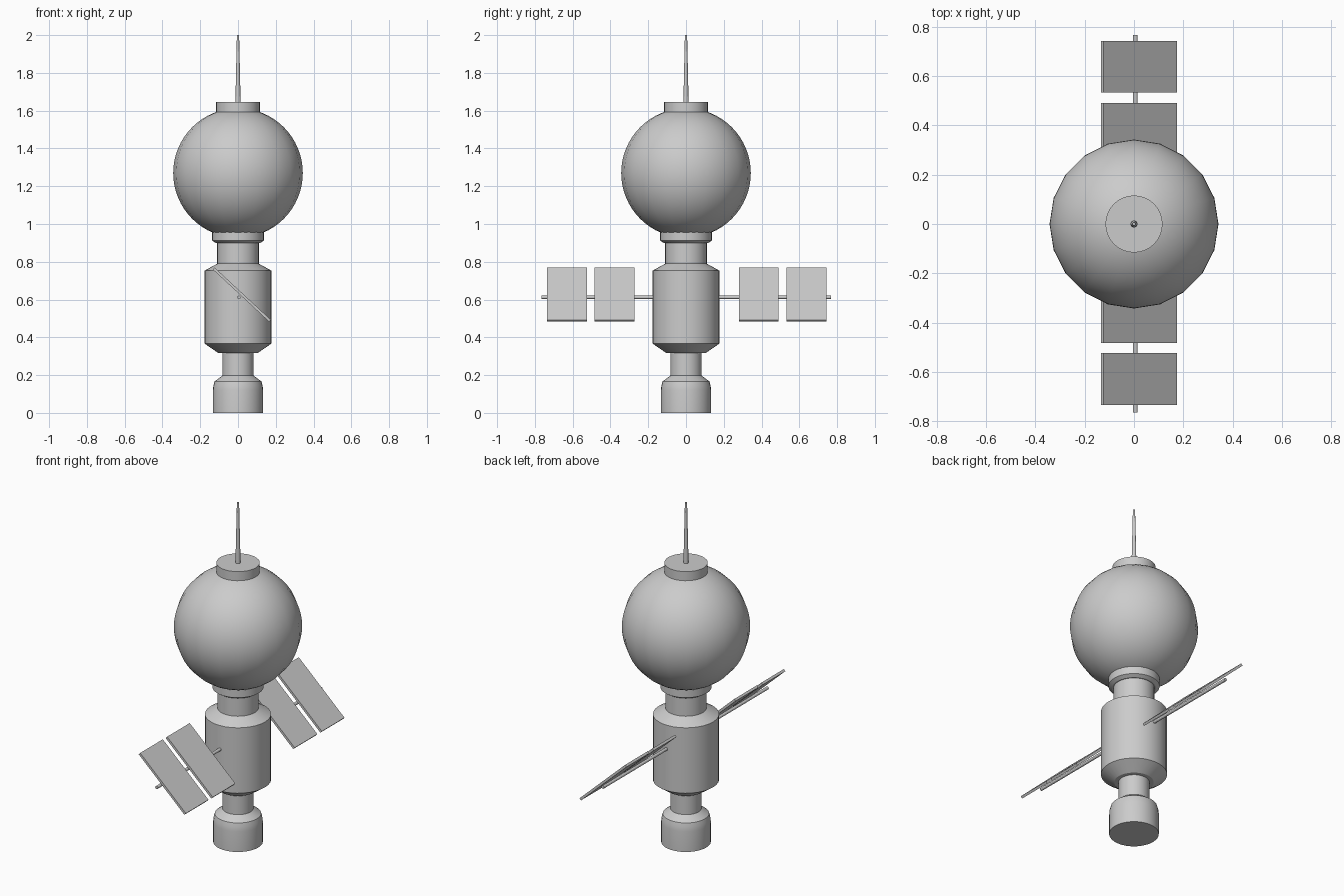
import bpy, math
from mathutils import Matrix, Vector

if "Cube" in bpy.data.objects:
    bpy.data.objects.remove(bpy.data.objects["Cube"])


def finish(obj, name):
    obj.name = name
    bpy.ops.object.select_all(action='DESELECT')
    obj.select_set(True)
    bpy.context.view_layer.objects.active = obj
    bpy.ops.object.shade_smooth_by_angle(angle=math.radians(25))
    return obj


def lathe(name, profile, segments=32):
    """Closed solid of revolution about z from (radius, z) pairs, bottom to top."""
    n = segments
    verts, faces = [], []
    for r, z in profile:
        for i in range(n):
            a = 2 * math.pi * i / n
            verts.append((r * math.cos(a), r * math.sin(a), z))
    for k in range(len(profile) - 1):
        for i in range(n):
            j = (i + 1) % n
            faces.append((k * n + i, k * n + j, (k + 1) * n + j, (k + 1) * n + i))
    faces.append(tuple(reversed(range(n))))
    faces.append(tuple((len(profile) - 1) * n + i for i in range(n)))
    mesh = bpy.data.meshes.new(name)
    mesh.from_pydata(verts, [], faces)
    obj = bpy.data.objects.new(name, mesh)
    bpy.context.collection.objects.link(obj)
    return finish(obj, name)


# Stepped hull: engine base, waist, main drum, neck and collar
lathe("hull", [
    (0.133, 0.0), (0.133, 0.12), (0.130, 0.145), (0.124, 0.167), (0.083, 0.197),
    (0.083, 0.318), (0.106, 0.318), (0.177, 0.367), (0.177, 0.753),
    (0.110, 0.79), (0.110, 0.90), (0.118, 0.90), (0.137, 0.912), (0.137, 0.957),
])

# Large spherical module
bpy.ops.mesh.primitive_uv_sphere_add(segments=20, ring_count=32, radius=0.343,
                                     location=(0, 0, 1.27))
finish(bpy.context.object, "sphere_module")

# Top cap and tapered antenna
lathe("top_cap", [(0.116, 1.58), (0.116, 1.646)])
lathe("antenna", [(0.014, 1.64), (0.006, 2.0)], 12)

# Cross rod carrying the solar panels
ROD = Vector((0.005, 0.001, 0.612))
bpy.ops.mesh.primitive_cylinder_add(vertices=12, radius=0.009, depth=1.534,
                                    location=ROD, rotation=(math.pi / 2, 0, 0))
finish(bpy.context.object, "panel_rod")

# Four tilted solar panels resting on the rod
TILT = math.radians(42.9)
LENGTH, THICK = 0.407, 0.014
normal = Vector((math.sin(TILT), 0, math.cos(TILT)))
spans = [(-0.735, -0.524), (-0.484, -0.273), (0.280, 0.491), (0.533, 0.744)]
for i, (y0, y1) in enumerate(spans):
    bpy.ops.mesh.primitive_cube_add(size=1)
    panel = bpy.context.object
    panel.data.transform(Matrix.Diagonal((LENGTH, y1 - y0, THICK, 1)))
    panel.rotation_euler = (0, TILT, 0)
    centre = ROD + normal * 0.018
    panel.location = (centre.x + 0.003, (y0 + y1) / 2, centre.z + 0.001)
    panel.name = f"solar_panel_{i + 1}"
